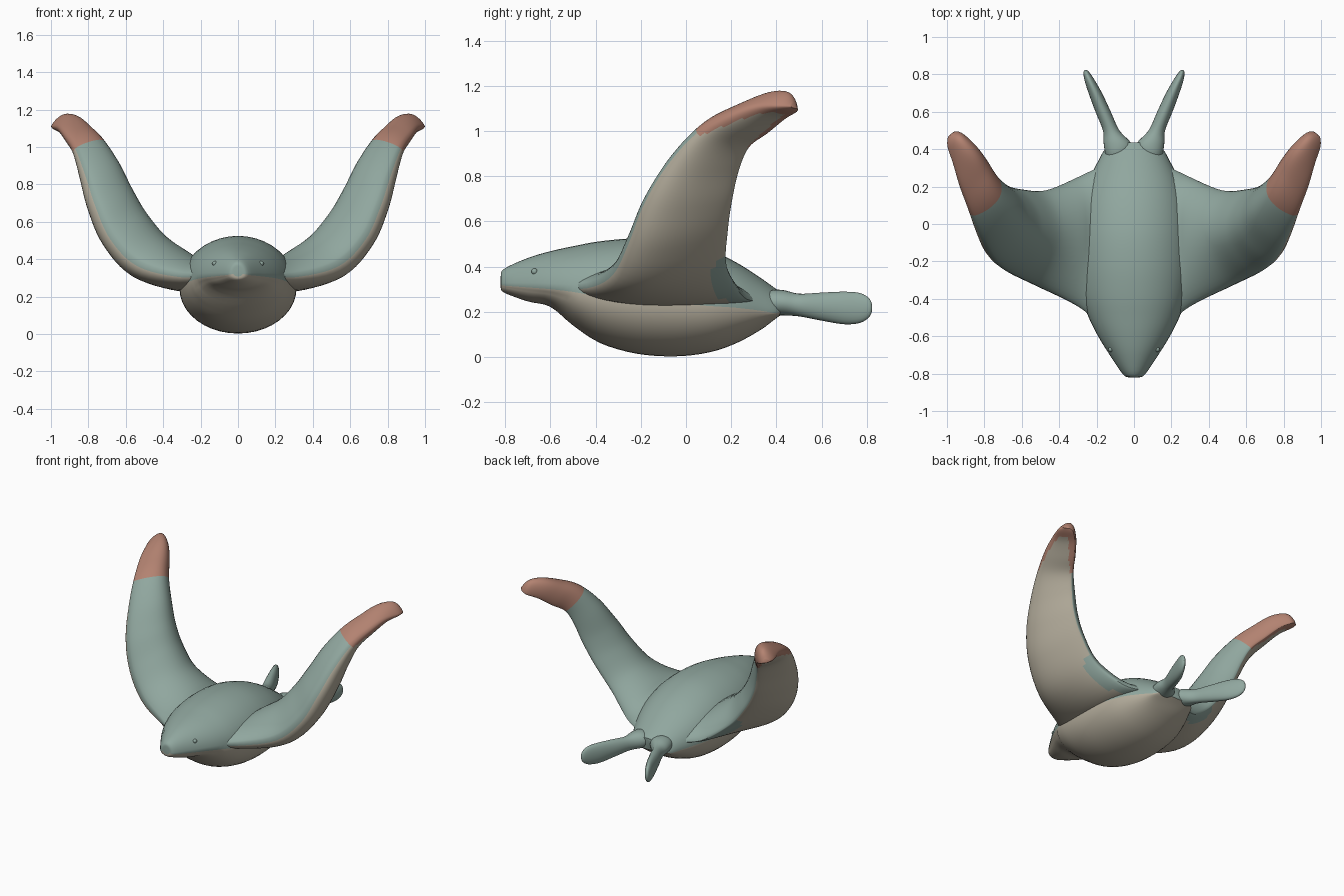
import bpy, bmesh, math
from mathutils import Vector

if "Cube" in bpy.data.objects:
    bpy.data.objects.remove(bpy.data.objects["Cube"])


def material(name, rgb):
    m = bpy.data.materials.new(name)
    m.diffuse_color = (*rgb, 1)
    m.use_nodes = True
    m.node_tree.nodes["Principled BSDF"].inputs["Base Color"].default_value = m.diffuse_color
    return m


TEAL = material("sea_green", (0.28, 0.385, 0.345))
BEIGE = material("belly_beige", (0.46, 0.42, 0.335))
PINK = material("tip_pink", (0.45, 0.225, 0.165))


def smooth_rows(rows, k):
    """Catmull-Rom interpolation of rows of numbers, k steps per span."""
    out = []
    n = len(rows)
    for i in range(n - 1):
        p0, p1 = rows[max(i - 1, 0)], rows[i]
        p2, p3 = rows[i + 1], rows[min(i + 2, n - 1)]
        for s in range(k):
            t = s / k
            out.append([0.5 * (2 * b + (c - a) * t + (2 * a - 5 * b + 4 * c - d) * t * t
                               + (3 * b - a - 3 * c + d) * t ** 3)
                        for a, b, c, d in zip(p0, p1, p2, p3)])
    out.append(list(rows[-1]))
    return out


def loft(name, rings, rule=None, mirror=False):
    """Skin closed rings; rule(ring, segment) gives a material slot."""
    bm = bmesh.new()
    vs = [[bm.verts.new(p) for p in r] for r in rings]
    n = len(vs[0])
    for i in range(len(vs) - 1):
        for j in range(n):
            q = (j + 1) % n
            f = bm.faces.new((vs[i][j], vs[i][q], vs[i + 1][q], vs[i + 1][j]))
            if rule:
                f.material_index = rule(i, j)
    bm.faces.new(vs[0])
    cap = bm.faces.new(vs[-1])
    if rule:
        cap.material_index = rule(len(vs) - 2, 1)
    bmesh.ops.recalc_face_normals(bm, faces=bm.faces)
    me = bpy.data.meshes.new(name)
    bm.to_mesh(me)
    bm.free()
    for m in (TEAL, BEIGE, PINK):
        me.materials.append(m)
    ob = bpy.data.objects.new(name, me)
    bpy.context.collection.objects.link(ob)
    if mirror:
        ob.modifiers.new("mirror", "MIRROR").use_mirror_merge = False
    bpy.ops.object.select_all(action='DESELECT')
    ob.select_set(True)
    bpy.context.view_layer.objects.active = ob
    bpy.ops.object.shade_smooth_by_angle(angle=math.radians(50))
    return ob


# Body: y, half width, seam height, top, bottom
body_rows = [
    (-0.82, 0.025, 0.322, 0.355, 0.308),
    (-0.805, 0.058, 0.316, 0.390, 0.285),
    (-0.70, 0.130, 0.308, 0.438, 0.246),
    (-0.60, 0.192, 0.300, 0.468, 0.222),
    (-0.50, 0.242, 0.288, 0.490, 0.140),
    (-0.38, 0.285, 0.268, 0.512, 0.062),
    (-0.22, 0.310, 0.250, 0.525, 0.015),
    (-0.05, 0.310, 0.238, 0.515, 0.003),
    (0.10, 0.290, 0.226, 0.475, 0.020),
    (0.22, 0.250, 0.218, 0.420, 0.060),
    (0.33, 0.195, 0.205, 0.350, 0.120),
    (0.40, 0.155, 0.195, 0.300, 0.172),
    (0.435, 0.110, 0.215, 0.275, 0.195),
]
SEG = 40


def body_ring(row):
    y, w, zm, top, bot = row
    ring = []
    for j in range(SEG):
        a = 2 * math.pi * j / SEG
        s = math.sin(a)
        # jaw sits slightly inside the upper lip
        jaw = 0.95 if s < -0.01 and y < -0.5 else 1
        ring.append((w * jaw * math.cos(a), y, zm + s * (top - zm if s > 0 else zm - bot)))
    return ring


loft("body", [body_ring(r) for r in smooth_rows(body_rows, 4)],
     lambda i, j: 0 if j < SEG // 2 else 1)

# Wing: lower leading edge xyz, lower trailing edge xyz, upper and lower thickness
wing_rows = [
    (0.13, -0.58, 0.325, 0.12, 0.34, 0.25, 0.09, 0.04),
    (0.30, -0.44, 0.325, 0.29, 0.255, 0.265, 0.145, 0.075),
    (0.52, -0.33, 0.385, 0.47, 0.18, 0.40, 0.17, 0.10),
    (0.66, -0.26, 0.52, 0.60, 0.185, 0.56, 0.175, 0.095),
    (0.74, -0.19, 0.69, 0.68, 0.205, 0.70, 0.165, 0.085),
    (0.80, -0.085, 0.86, 0.725, 0.235, 0.83, 0.145, 0.07),
    (0.86, 0.045, 1.00, 0.765, 0.28, 0.93, 0.12, 0.05),
    (0.915, 0.18, 1.075, 0.815, 0.36, 0.99, 0.11, 0.04),
    (0.955, 0.30, 1.115, 0.875, 0.44, 1.055, 0.10, 0.03),
    (0.995, 0.41, 1.115, 0.93, 0.49, 1.085, 0.075, 0.015),
    (0.995, 0.465, 1.11, 0.965, 0.493, 1.10, 0.02, 0.005),
]
STEP = 6
rows = smooth_rows(wing_rows, STEP)
mids = [(Vector(r[:3]) + Vector(r[3:6])) / 2 for r in rows]


def chord_t(j):
    return (1 - math.cos(2 * math.pi * j / SEG)) / 2


wing_rings = []
for i, r in enumerate(rows):
    lead, trail = Vector(r[:3]), Vector(r[3:6])
    span = mids[min(i + 1, len(rows) - 1)] - mids[max(i - 1, 0)]
    up = span.cross(trail - lead).normalized()
    ring = []
    for j in range(SEG):
        t = chord_t(j)
        # fat rounded upper side, bulge behind the leading edge below
        if j <= SEG // 2:
            off = r[6] * max(0, math.sin(math.pi * t ** 1.1)) ** 0.6
        else:
            off = -r[7] * max(0, math.sin(math.pi * t ** 0.6)) ** 0.65
        ring.append(lead.lerp(trail, t) + up * off)
    wing_rings.append(ring)


def wing_rule(i, j):
    u = (i + 0.5) / STEP
    t = chord_t(j + 0.5)
    if u < 2:
        front, back = 0.01, 0.96 - 0.07 * u        # dark rear corner by the body
    elif u < 6:
        front, back = 0.01, min(0.99, 0.82 + 0.4 * (u - 2))
    else:
        front = 0.06 + 0.09 * (u - 6)
        back = 0.97 - 0.10 * (u - 6)
    if j >= SEG // 2 and front < t < back and u < 8.5:
        return 1
    return 2 if u >= 6 else 0


loft("wings", wing_rings, wing_rule, mirror=True)

# Tail fins: y, centre x, half width, centre z, half height
fin_rows = [
    (0.28, 0.085, 0.040, 0.230, 0.030),
    (0.37, 0.086, 0.066, 0.240, 0.054),
    (0.43, 0.088, 0.074, 0.240, 0.056),
    (0.50, 0.122, 0.044, 0.230, 0.050),
    (0.60, 0.165, 0.041, 0.223, 0.062),
    (0.70, 0.207, 0.036, 0.217, 0.072),
    (0.77, 0.238, 0.027, 0.217, 0.066),
    (0.81, 0.254, 0.016, 0.218, 0.042),
    (0.823, 0.258, 0.006, 0.218, 0.015),
]
fin_rings = [[(x + w * math.cos(2 * math.pi * j / 24), y, z + h * math.sin(2 * math.pi * j / 24))
              for j in range(24)] for y, x, w, z, h in smooth_rows(fin_rows, 4)]
loft("tail_fins", fin_rings, mirror=True)

# Small eye bumps on the head
for side, label in ((-1, "left"), (1, "right")):
    bpy.ops.mesh.primitive_uv_sphere_add(segments=16, ring_count=10, radius=0.014,
                                         location=(side * 0.124, -0.67, 0.378))
    eye = bpy.context.object
    eye.name = label + "_eye_bump"
    eye.data.materials.append(TEAL)
    bpy.ops.object.shade_smooth()
